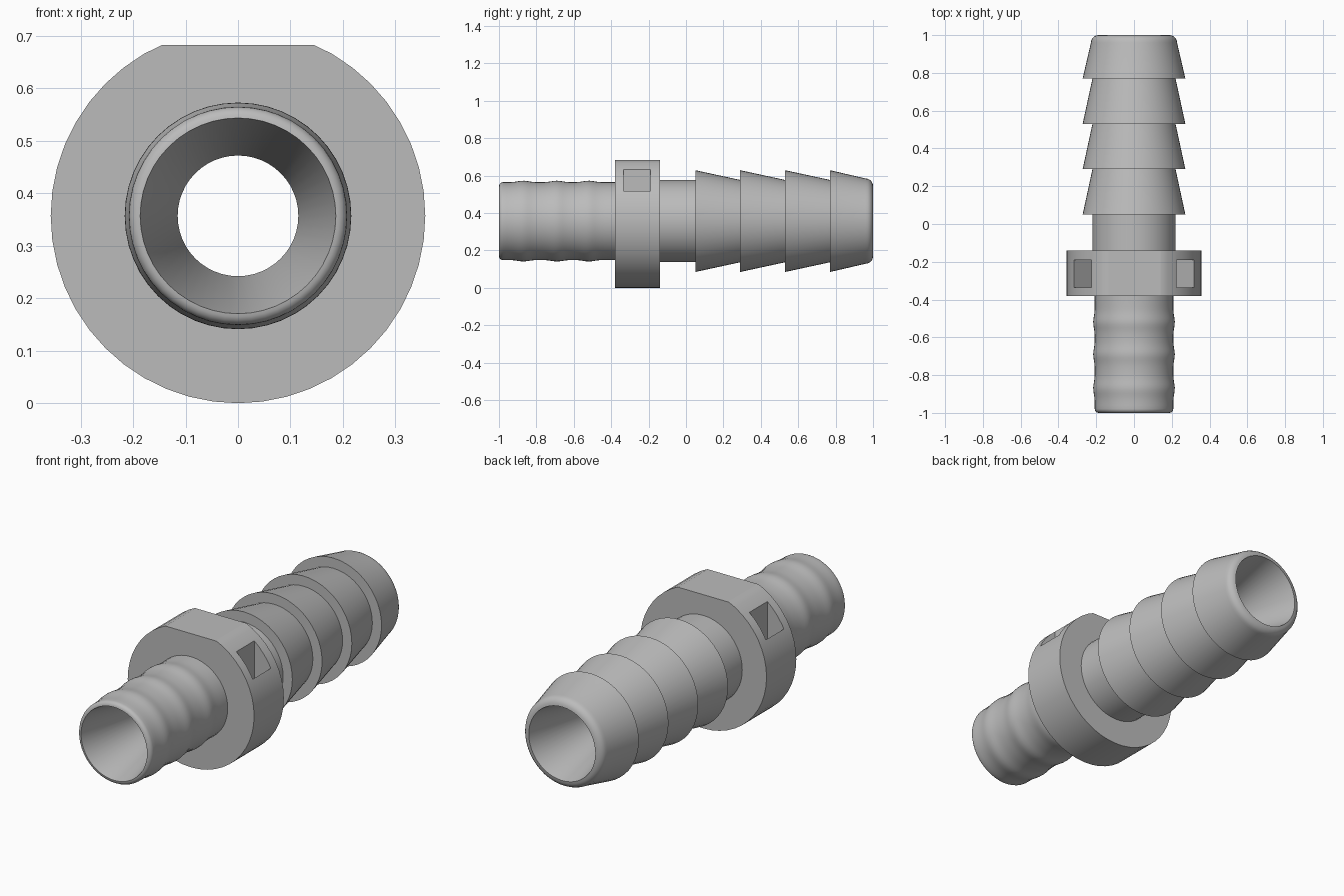
import bpy, bmesh, math

if "Cube" in bpy.data.objects:
    bpy.data.objects.remove(bpy.data.objects["Cube"])

AXIS_Z = 0.357      # height of the bore axis
SEGMENTS = 48

grey = bpy.data.materials.new("light grey plastic")
grey.diffuse_color = (0.5, 0.5, 0.5, 1)
grey.use_nodes = True
grey.node_tree.nodes["Principled BSDF"].inputs["Base Color"].default_value = grey.diffuse_color


def add_object(name, bm):
    bmesh.ops.recalc_face_normals(bm, faces=bm.faces)
    mesh = bpy.data.meshes.new(name)
    bm.to_mesh(mesh)
    bm.free()
    mesh.materials.append(grey)
    obj = bpy.data.objects.new(name, mesh)
    bpy.context.collection.objects.link(obj)
    return obj


def lathe(name, profile):
    """Revolve a closed (radius, y) profile around the bore axis."""
    bm = bmesh.new()
    rings = []
    for i in range(SEGMENTS):
        a = 2 * math.pi * i / SEGMENTS - math.pi / 2
        rings.append([bm.verts.new((r * math.cos(a), y, AXIS_Z + r * math.sin(a)))
                      for r, y in profile])
    n = len(profile)
    for i in range(SEGMENTS):
        p, q = rings[i], rings[(i + 1) % SEGMENTS]
        for j in range(n):
            k = (j + 1) % n
            bm.faces.new((p[j], p[k], q[k], q[j]))
    return add_object(name, bm)


def prism(name, outline, y0, y1):
    """Extrude an (x, z) outline along y."""
    bm = bmesh.new()
    face = bm.faces.new([bm.verts.new((x, y0, z)) for x, z in outline])
    ext = bmesh.ops.extrude_face_region(bm, geom=[face])["geom"]
    bmesh.ops.translate(bm, vec=(0, y1 - y0, 0),
                        verts=[v for v in ext if isinstance(v, bmesh.types.BMVert)])
    return add_object(name, bm)


def rounded(r, y, size, direction, steps=5):
    """Quarter-round between the rim and the outer wall, from rim to wall."""
    return [(r - size + size * math.sin(t), y + direction * size * (1 - math.cos(t)))
            for t in [math.pi / 2 * i / steps for i in range(steps + 1)]]


# Front rim and gently rippled hose stem
profile = rounded(0.208, -1.0, 0.0215, 1)
for i in range(37):
    y = -0.96 + 0.57 * i / 36
    bump = sum(math.exp(-((y - c) / 0.04) ** 2) for c in (-0.87, -0.69, -0.52))
    profile.append((0.208 + 0.008 * bump, y))
profile.append((0.208, -0.38))

# Collar and plain neck
profile += [(0.357, -0.38), (0.357, -0.14), (0.22, -0.14)]

# Four barbs, the last one ending in the rounded back rim
for i in range(4):
    y = 0.05 + 0.24 * i
    profile += [(0.22, y), (0.272, y)]
profile += list(reversed(rounded(0.228, 1.0, 0.04, -1)))

# Bore, flared at both mouths
profile += [(0.115, 0.70), (0.115, -0.70)]
fitting = lathe("hose_fitting", profile)

# Cutters: the flat on top of the collar and two wedge notches
cutters = [prism("flat_cutter", [(-0.4, 0.683), (0.4, 0.683), (0.4, 0.9), (-0.4, 0.9)],
                 -0.45, -0.1)]
for side in (-1, 1):
    wedge = [(0.225, 0.425), (0.42, 0.62), (0.42, 0.75), (0.225, 0.75)]
    cutters.append(prism("notch_cutter", [(side * x, z) for x, z in wedge],
                         -0.335, -0.19))

bpy.context.view_layer.objects.active = fitting
fitting.select_set(True)
for cutter in cutters:
    mod = fitting.modifiers.new("cut", "BOOLEAN")
    mod.operation = "DIFFERENCE"
    mod.solver = "EXACT"
    mod.object = cutter
    bpy.ops.object.modifier_apply(modifier=mod.name)
    bpy.data.objects.remove(cutter)

bpy.ops.object.select_all(action="DESELECT")
fitting.select_set(True)
bpy.ops.object.shade_smooth_by_angle(angle=math.radians(30))
